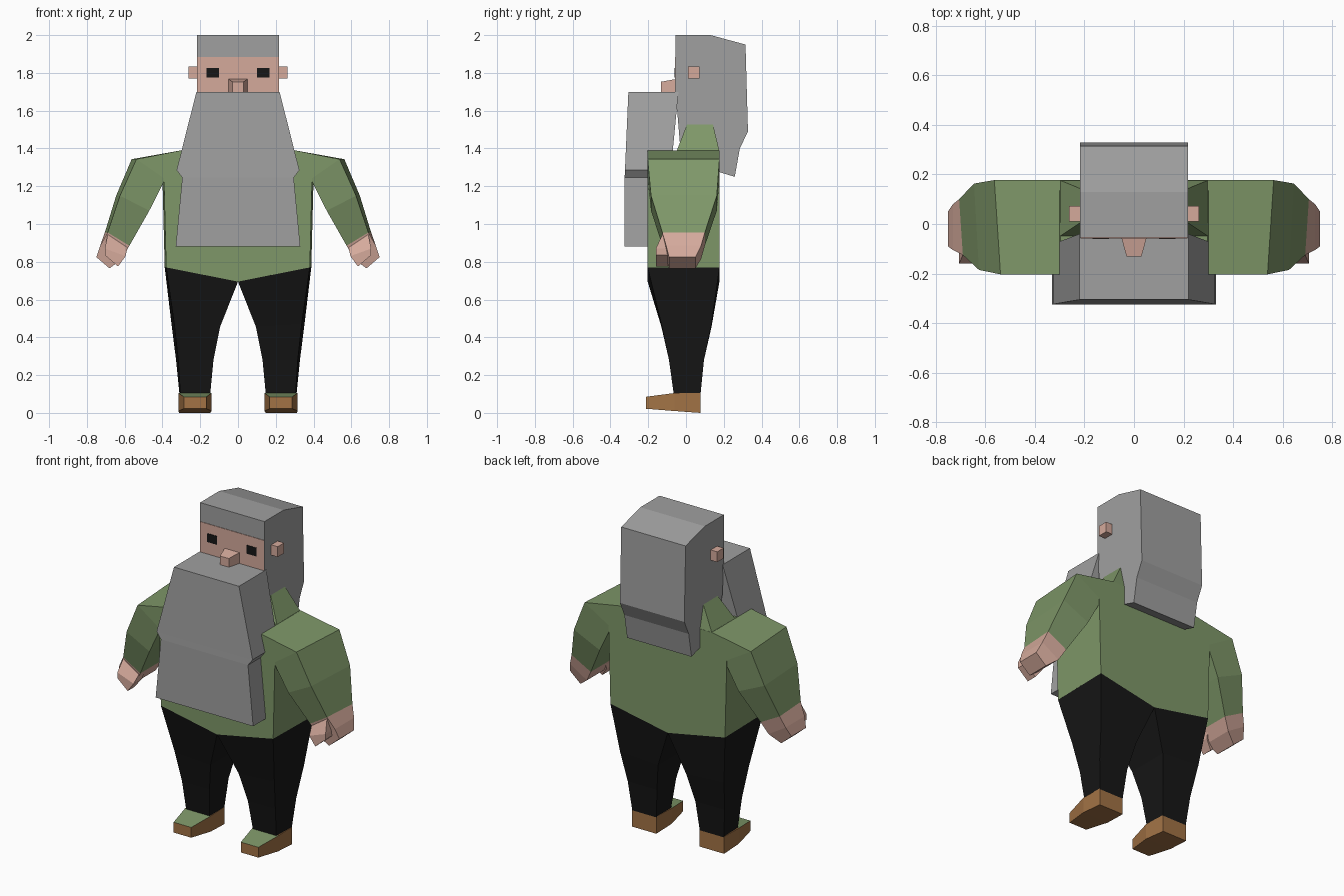
import bpy, bmesh

if "Cube" in bpy.data.objects:
    bpy.data.objects.remove(bpy.data.objects["Cube"])


def material(name, rgb):
    m = bpy.data.materials.new(name)
    m.diffuse_color = (*rgb, 1)
    m.use_nodes = True
    m.node_tree.nodes["Principled BSDF"].inputs["Base Color"].default_value = m.diffuse_color
    return m


GREEN = material("green_cloth", (0.21, 0.31, 0.14))
BLACK = material("black_cloth", (0.008, 0.008, 0.008))
SKIN = material("skin", (0.66, 0.40, 0.33))
BROWN = material("brown_leather", (0.36, 0.17, 0.06))
GREY = material("grey_hair", (0.35, 0.35, 0.35))


def loft(name, rings, mat, side=1):
    """Join equal-length rings of points with flat faces and cap both ends."""
    bm = bmesh.new()
    loops = [[bm.verts.new((x * side, y, z)) for x, y, z in r] for r in rings]
    n = len(loops[0])
    for a, b in zip(loops, loops[1:]):
        for i in range(n):
            j = (i + 1) % n
            bm.faces.new((a[i], a[j], b[j], b[i]))
    bm.faces.new(loops[0])
    bm.faces.new(loops[-1])
    bmesh.ops.recalc_face_normals(bm, faces=bm.faces)
    mesh = bpy.data.meshes.new(name)
    bm.to_mesh(mesh)
    bm.free()
    mesh.materials.append(mat)
    obj = bpy.data.objects.new(name, mesh)
    bpy.context.collection.objects.link(obj)
    return obj


def pair(name, rings, mat):
    return [loft(f"{s}_{name}", rings, mat, k) for s, k in (("left", 1), ("right", -1))]


def slant(xi, zi, xo, zo, y0, y1, front=0.0):
    """Four-sided limb section from an inner to an outer edge; front pulls the front outer corner in."""
    return [(xi, y0, zi), (xo - front, y0, zo), (xo, y1, zo), (xi, y1, zi)]


def flat(hx, y0, y1, z):
    """Centred horizontal rectangle."""
    return slant(-hx, z, hx, z, y0, y1)


def upright(x0, x1, y, z0, z1):
    """Rectangle facing along y."""
    return [(x0, y, z0), (x1, y, z0), (x1, y, z1), (x0, y, z1)]


# Hair: side profile stretched across the head
hair = [(-0.055, 2.0), (0.13, 2.0), (0.315, 1.95), (0.328, 1.49), (0.285, 1.40),
        (0.258, 1.25), (0.16, 1.28), (-0.03, 1.40), (-0.055, 1.70)]
loft("hair", [[(x, y, z) for y, z in hair] for x in (-0.218, 0.218)], GREY)

# Face band, eyes, nose, ears
loft("face", [upright(-0.216, 0.216, y, 1.70, 1.885) for y in (-0.058, -0.03)], SKIN)
pair("eye", [upright(0.10, 0.167, y, 1.775, 1.827) for y in (-0.061, -0.05)], BLACK)
loft("nose", [upright(-0.052, 0.052, -0.05, 1.69, 1.768),
              upright(-0.03, 0.03, -0.132, 1.70, 1.753)], SKIN)
pair("ear", [upright(0.20, 0.262, y, 1.77, 1.833) for y in (0.01, 0.072)], SKIN)

# Beard: upper block and flared lower block
loft("beard", [flat(0.22, -0.305, -0.04, 1.70),
               flat(0.325, -0.323, -0.08, 1.285),
               flat(0.295, -0.325, -0.10, 1.245),
               flat(0.33, -0.325, -0.195, 0.88)], GREY)

# Torso: front profile pushed through in depth, slightly narrower in front
torso = [(0, 0.695), (0.388, 0.77), (0.40, 1.24), (0.30, 1.39)]
torso += [(-x, z) for x, z in reversed(torso[1:])]
loft("torso", [[(x * s, y, z) for x, z in torso]
               for y, s in ((-0.203, 0.98), (0.177, 1.0))], GREEN)
loft("collar", [flat(0.30, -0.05, 0.177, 1.385), flat(0.21, 0.01, 0.14, 1.54)], GREEN)

# Sleeves
pair("sleeve", [slant(0.30, 1.24, 0.30, 1.39, -0.203, 0.177),
                slant(0.385, 1.237, 0.563, 1.343, -0.203, 0.177, 0.025),
                slant(0.47, 1.07, 0.645, 1.15, -0.185, 0.163, 0.02),
                slant(0.575, 0.885, 0.705, 0.955, -0.125, 0.10, 0.015)], GREEN)

# Hands and thumbs
pair("hand", [slant(0.575, 0.885, 0.705, 0.955, -0.125, 0.10, 0.015),
              slant(0.615, 0.815, 0.73, 0.885, -0.105, 0.08),
              slant(0.68, 0.765, 0.75, 0.825, -0.09, 0.05)], SKIN)
pair("thumb", [slant(0.585, 0.875, 0.69, 0.945, -0.125, -0.06),
               slant(0.595, 0.83, 0.705, 0.87, -0.16, -0.08),
               slant(0.635, 0.775, 0.705, 0.835, -0.16, -0.095)], SKIN)

# Trouser legs
pair("trouser_leg", [slant(0.0, 0.695, 0.388, 0.77, -0.203, 0.177, 0.008),
                     slant(0.095, 0.455, 0.352, 0.47, -0.13, 0.135, 0.015),
                     slant(0.13, 0.28, 0.328, 0.28, -0.09, 0.095, 0.012),
                     slant(0.147, 0.10, 0.31, 0.10, -0.065, 0.077, 0.005)], BLACK)

# Shoes with green toe tops
for shoe in pair("shoe", [upright(0.147, 0.312, 0.077, 0.0, 0.105),
                          upright(0.14, 0.315, -0.062, 0.01, 0.105),
                          upright(0.168, 0.287, -0.213, 0.022, 0.085)], BROWN):
    shoe.data.materials.append(GREEN)
    for f in shoe.data.polygons:
        if f.normal.z > 0.5 and f.center.y < -0.07:
            f.material_index = 1
